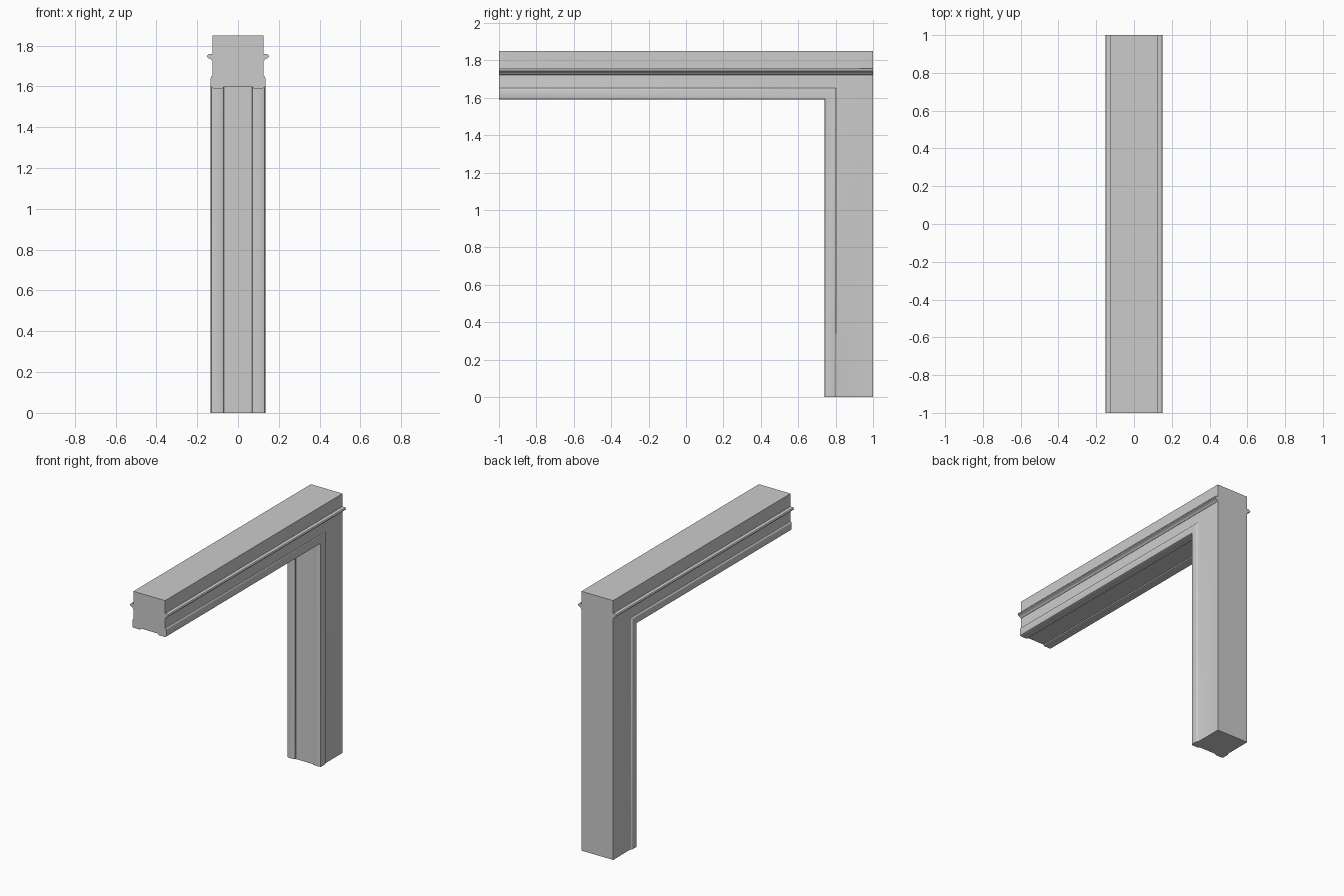
import bpy
import bmesh

cube = bpy.data.objects.get("Cube")
if cube:
    bpy.data.objects.remove(cube, do_unlink=True)

grey = bpy.data.materials.new("plain_grey")
grey.use_nodes = True
colour = (0.6, 0.6, 0.6, 1)
grey.diffuse_color = colour
grey.node_tree.nodes["Principled BSDF"].inputs["Base Color"].default_value = colour


def sweep(name, section, stations):
    """Join copies of a closed section, one per station, and cap both ends."""
    bm = bmesh.new()
    rings = [[bm.verts.new(place(x, d)) for x, d in section] for place in stations]
    n = len(section)
    for a, b in zip(rings, rings[1:]):
        for i in range(n):
            j = (i + 1) % n
            bm.faces.new((a[i], a[j], b[j], b[i]))
    bm.faces.new(rings[0])
    bm.faces.new(rings[-1][::-1])
    bmesh.ops.recalc_face_normals(bm, faces=bm.faces)
    mesh = bpy.data.meshes.new(name)
    bm.to_mesh(mesh)
    bm.free()
    mesh.materials.append(grey)
    obj = bpy.data.objects.new(name, mesh)
    bpy.context.collection.objects.link(obj)
    bpy.ops.object.select_all(action="DESELECT")
    obj.select_set(True)
    bpy.context.view_layer.objects.active = obj
    bpy.ops.object.shade_smooth_by_angle(angle=0.6)
    return obj


INNER_Y, INNER_Z = 0.74, 1.59

# Half section of the frame: half width, distance out from the inner edge
half = [(0.068, 0.01), (0.071, 0.003), (0.078, 0.0), (0.122, 0.0),
        (0.131, 0.004), (0.134, 0.012), (0.134, 0.05), (0.132, 0.057),
        (0.126, 0.062), (0.125, 0.066), (0.125, 0.26)]
section = half + [(-x, d) for x, d in reversed(half)]

# Post and beam, mitred at the corner
sweep("post_and_beam", section, [
    lambda x, d: (x, INNER_Y + d, 0),
    lambda x, d: (x, INNER_Y + d, INNER_Z + d),
    lambda x, d: (x, -1, INNER_Z + d),
])

# Rounded rail along each side of the beam
rail = [(0.12, 1.758), (0.138, 1.758), (0.147, 1.756), (0.152, 1.749),
        (0.150, 1.742), (0.145, 1.738), (0.137, 1.736), (0.131, 1.731),
        (0.127, 1.724), (0.12, 1.722)]
for side, sign in (("left", 1), ("right", -1)):
    sweep(side + "_rail", [(sign * x, z) for x, z in rail],
          [lambda x, z: (x, -1, z), lambda x, z: (x, 1, z)])
